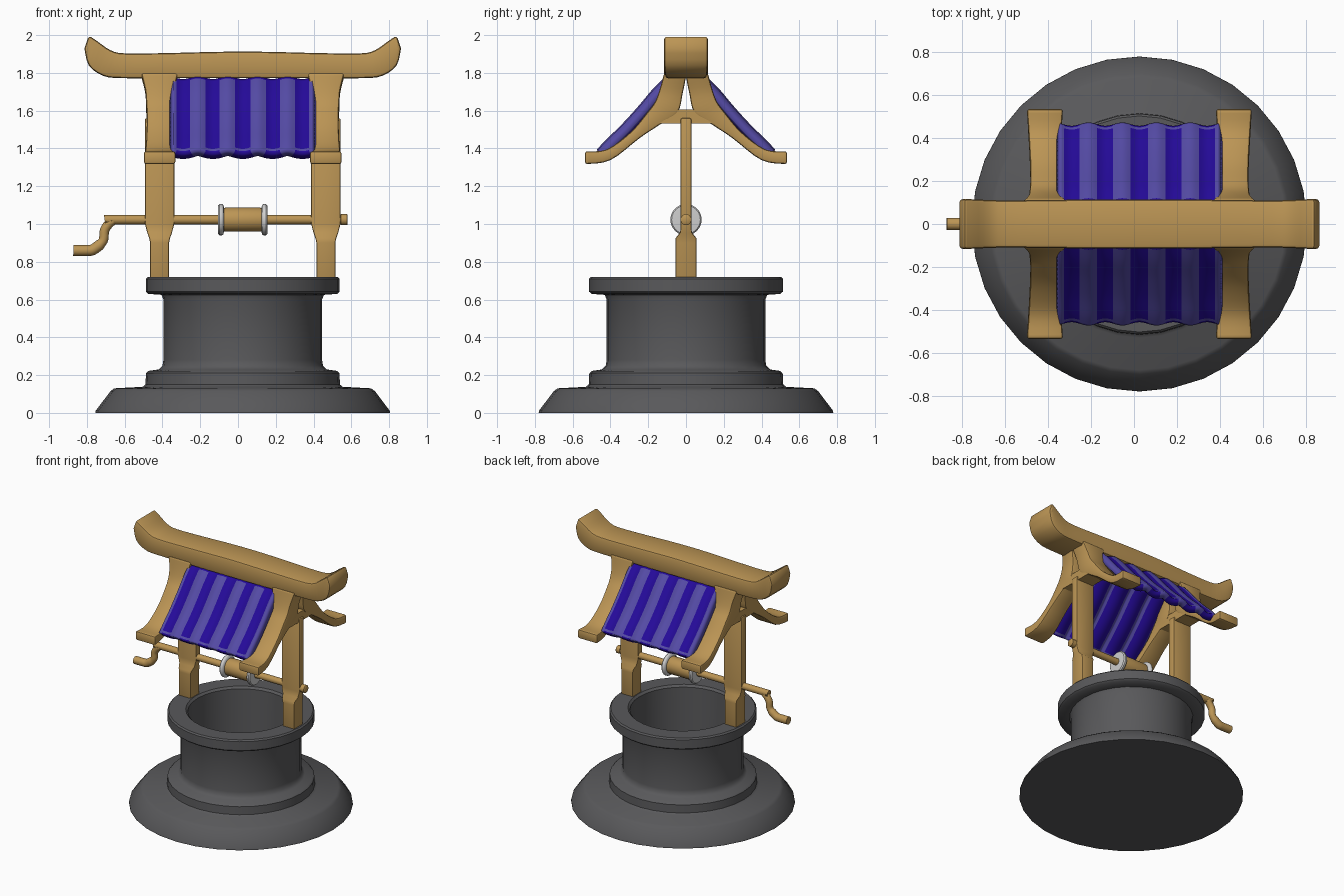
import bpy, bmesh, math
from mathutils import Vector

if "Cube" in bpy.data.objects:
    bpy.data.objects.remove(bpy.data.objects["Cube"])

CX = 0.025  # common axis of the well in x


def material(name, rgb):
    m = bpy.data.materials.new(name)
    m.diffuse_color = (*rgb, 1)
    m.use_nodes = True
    m.node_tree.nodes["Principled BSDF"].inputs["Base Color"].default_value = m.diffuse_color
    return m


WOOD = material("warm_wood", (0.50, 0.30, 0.09))
STONE = material("dark_stone", (0.10, 0.10, 0.105))
METAL = material("pale_metal", (0.62, 0.62, 0.62))
BLUE = material("deep_blue", (0.018, 0.003, 0.32))
LIGHT = material("soft_blue", (0.09, 0.07, 0.38))


def finish(name, bm, mats, bevel=0.0, fix=True):
    if fix:
        bmesh.ops.recalc_face_normals(bm, faces=bm.faces)
    if bevel:
        edges = [e for e in bm.edges if e.calc_face_angle(0) > math.radians(50)]
        bmesh.ops.bevel(bm, geom=edges, offset=bevel, segments=2, profile=0.5, affect='EDGES')
    me = bpy.data.meshes.new(name)
    bm.to_mesh(me)
    bm.free()
    for m in mats:
        me.materials.append(m)
    ob = bpy.data.objects.new(name, me)
    bpy.context.collection.objects.link(ob)
    ob.location.x = CX
    bpy.ops.object.select_all(action='DESELECT')
    ob.select_set(True)
    bpy.context.view_layer.objects.active = ob
    bpy.ops.object.shade_smooth_by_angle(angle=math.radians(40))
    return ob


def spline(pts, n):
    """Catmull-Rom interpolation of tuples."""
    out = []
    for i in range(len(pts) - 1):
        a, b, c, d = (pts[max(0, min(len(pts) - 1, i + k))] for k in (-1, 0, 1, 2))
        for s in range(n):
            t = s / n
            out.append(tuple(0.5 * (2 * q + (r - p) * t + (2 * p - 5 * q + 4 * r - w) * t * t
                                    + (3 * q - p - 3 * r + w) * t ** 3)
                             for p, q, r, w in zip(a, b, c, d)))
    return out + [tuple(pts[-1])]


def loft(name, rings, mat, bevel=0.0):
    bm = bmesh.new()
    vs = [[bm.verts.new(p) for p in ring] for ring in rings]
    n = len(vs[0])
    for a, b in zip(vs, vs[1:]):
        for i in range(n):
            bm.faces.new((a[i], a[(i + 1) % n], b[(i + 1) % n], b[i]))
    bm.faces.new(vs[0])
    bm.faces.new(vs[-1])
    return finish(name, bm, [mat], bevel)


def circle(c, u, w, r, n=16):
    return [c + r * (u * math.cos(2 * math.pi * i / n) + w * math.sin(2 * math.pi * i / n))
            for i in range(n)]


# stone well: one turned profile with a hollow shaft
profile = [(0, 0), (.78, 0), (.778, .012), (.70, .115), (.68, .13), (.53, .138), (.515, .15),
           (.512, .21), (.50, .222), (.445, .23), (.425, .25), (.42, .28), (.42, .60),
           (.43, .625), (.50, .63), (.513, .642), (.513, .71), (.503, .72), (.385, .72),
           (.37, .705), (.36, .15), (0, .15)]
bm = bmesh.new()
pv = [bm.verts.new((r, 0, z)) for r, z in profile]
pe = [bm.edges.new(p) for p in zip(pv, pv[1:])]
bmesh.ops.spin(bm, geom=pv + pe, cent=(0, 0, 0), axis=(0, 0, 1), angle=2 * math.pi,
               steps=32, use_duplicate=False)
bmesh.ops.remove_doubles(bm, verts=bm.verts, dist=1e-4)
finish("stone_well", bm, [STONE])

# posts: z, half width, half depth
post = [(.70, .05, .055), (.90, .05, .055), (.925, .055, .055), (.955, .066, .031),
        (1.0, .0775, .028), (1.56, .0775, .028)]
# roof arms: outer y, z, inner y, z, half width
arm = [(.115, 1.80, .0, 1.78, .098), (.14, 1.71, .018, 1.69, .076), (.165, 1.645, .045, 1.59, .071),
       (.205, 1.59, .14, 1.525, .068), (.295, 1.485, .245, 1.455, .069),
       (.42, 1.395, .40, 1.338, .076), (.535, 1.385, .535, 1.317, .084)]
for sx, side in ((-1, "left"), (1, "right")):
    c = sx * .44
    loft(side + "_post",
         [[(c - a, -b, z), (c + a, -b, z), (c + a, b, z), (c - a, b, z)] for z, a, b in post],
         WOOD, .008)
    for sy, face in ((-1, "front"), (1, "back")):
        rings = [[(c - h, sy * oy, oz), (c + h, sy * oy, oz), (c + h, sy * iy, iz), (c - h, sy * iy, iz)]
                 for oy, oz, iy, iz, h in spline(arm, 4)]
        loft(f"{face}_{side}_roof_arm", rings, WOOD, .012)
    # tie between the two arms
    loft(side + "_arm_tie",
         [[(c - .067, y, 1.532), (c + .067, y, 1.532), (c + .067, y, 1.605), (c - .067, y, 1.605)]
          for y in (-.14, .14)], WOOD)

# ridge beam with upturned ends: top x, z, bottom x, z, half depth
half = [(.815, 1.998, .838, 1.93, .117), (.77, 1.968, .815, 1.84, .115), (.70, 1.92, .74, 1.785, .112),
        (.62, 1.903, .64, 1.772, .11), (.40, 1.905, .40, 1.772, .112), (.2, 1.91, .2, 1.772, .115)]
beam = [(-a, z, -b, w, h) for a, z, b, w, h in half] + [(0, 1.913, 0, 1.772, .115)] + half[::-1]
loft("ridge_beam", [[(a, -h, z), (a, h, z), (b, h, w), (b, -h, w)] for a, z, b, w, h in spline(beam, 3)],
     WOOD, .016)

# wavy striped roof sheets
slope = spline([(.10, 1.775), (.17, 1.705), (.25, 1.61), (.34, 1.512), (.42, 1.435), (.465, 1.385)], 4)
NX = 90
for sy, face in ((-1, "front"), (1, "back")):
    bm = bmesh.new()
    rows = []
    for y, z in slope:
        row = []
        for i in range(NX + 1):
            x = -.368 + .736 * i / NX
            d = -.011 * math.cos(2 * math.pi * x / .158)
            row.append(bm.verts.new((x, sy * (y + d * .7), z + d * .7)))
        rows.append(row)
    last = len(rows) - 2
    for j in range(last + 1):
        for i in range(NX):
            f = bm.faces.new((rows[j][i], rows[j][i + 1], rows[j + 1][i + 1], rows[j + 1][i]))
            f.normal_update()
            if f.normal.z < 0:
                f.normal_flip()
            x = f.calc_center_median().x
            ridge = math.cos(2 * math.pi * x / .158) < 0.05
            f.material_index = int(ridge and j > 0 or j == last - 1)
    ob = finish(face + "_roof_sheet", bm, [BLUE, LIGHT], fix=False)
    s = ob.modifiers.new("thickness", 'SOLIDIFY')
    s.thickness = .05
    s.offset = -1

# axle and crank: one swept rod
path = [Vector((x - CX, 0, z)) for x, z in
        spline([(.56, 1.023), (-.60, 1.023), (-.665, 1.015), (-.705, .97), (-.715, .91),
                (-.765, .866), (-.80, .86), (-.872, .86)], 5)[5:]]
path.insert(0, Vector((.54, 0, 1.023)))
rings = []
for i, p in enumerate(path):
    t = (path[min(i + 1, len(path) - 1)] - path[max(i - 1, 0)]).normalized()
    v = Vector((0, 1, 0))
    rings.append(circle(p, v, t.cross(v), .025 if p.x > -.75 else .029))
loft("axle_and_crank", rings, WOOD)


def disc(name, steps, mat, n=24):
    """Turned part along x from (x, radius) steps."""
    loft(name, [circle(Vector((x, 0, 1.023)), Vector((0, 1, 0)), Vector((0, 0, 1)), r, n)
                for x, r in steps], mat)


disc("axle_end_cap", [(.518, .025), (.521, .029), (.552, .029), (.556, .024)], WOOD)
disc("rope_drum", [(-.105, .06), (-.09, .064), (.09, .064), (.105, .06)], WOOD)
for sx, side in ((-1, "left"), (1, "right")):
    disc(side + "_drum_flange", [(sx * x, r) for x, r in
                                 ((.098, .06), (.103, .078), (.11, .083), (.122, .083), (.13, .076), (.132, .05))],
         METAL)
